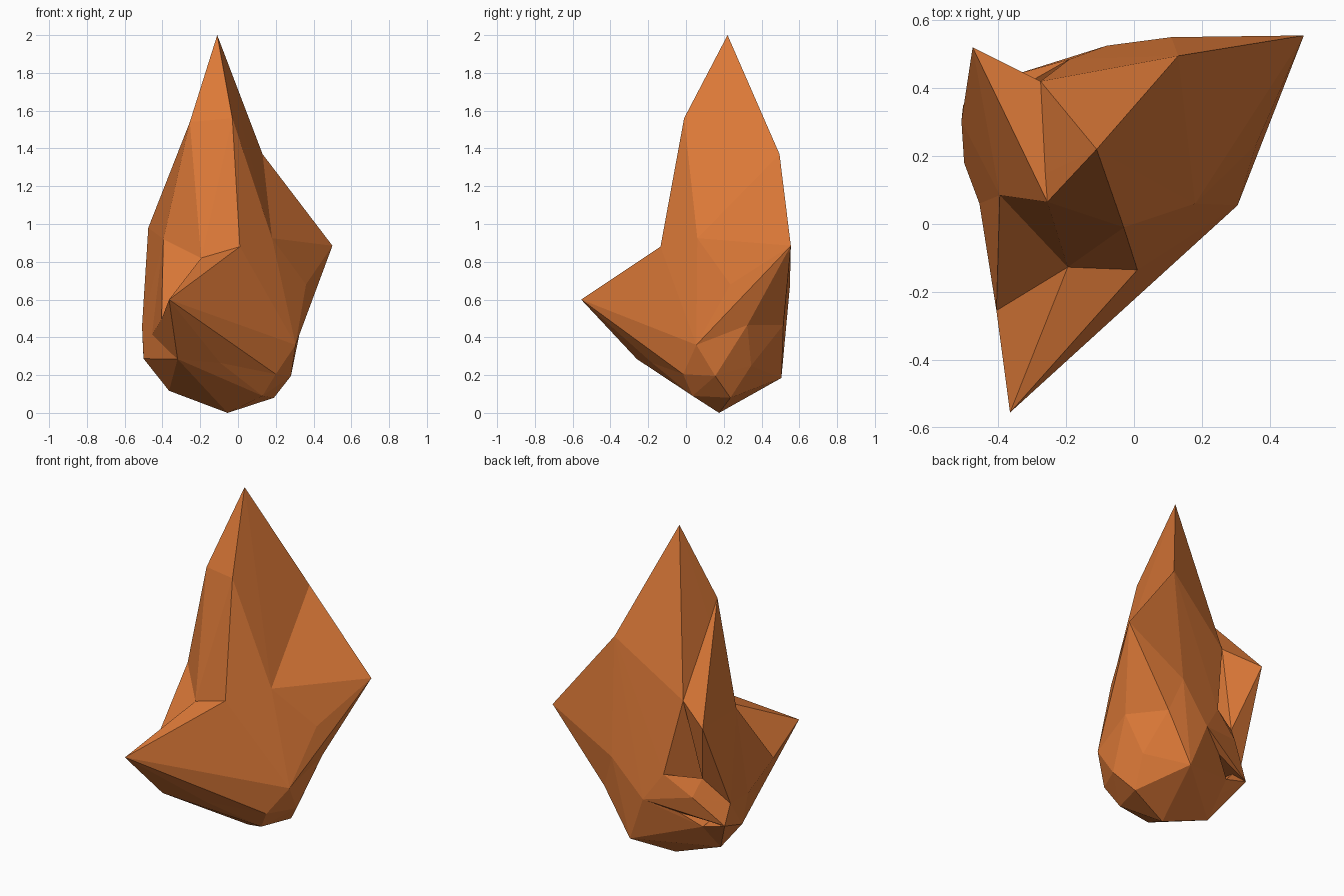
import bpy, bmesh

if "Cube" in bpy.data.objects:
    bpy.data.objects.remove(bpy.data.objects["Cube"])

# One flat colour for the whole stone
mat = bpy.data.materials.new("burnt_orange_stone")
mat.diffuse_color = (0.73, 0.195, 0.04, 1)
mat.use_nodes = True
mat.node_tree.nodes["Principled BSDF"].inputs["Base Color"].default_value = mat.diffuse_color

# Shared corner points, named by where they sit
peak, peak_front, peak_left = (-.11, .22, 2), (-.03, -.01, 1.56), (-.255, .065, 1.54)
shoulder, back_mid, back_valley = (.13, .495, 1.37), (-.02, .475, 1.135), (-.275, .42, 1.06)
cheek, notch_r, notch_l = (.18, .06, .925), (.01, -.135, .88), (-.195, -.127, .82)
left_brow, left_knee = (-.395, .085, .92), (-.405, -.255, .495)
right_tip, right_a, right_b, right_c = (.50, .555, .885), (.36, .235, .68), (.335, .325, .465), (.305, .055, .36)
back_a, back_b, back_c, back_d = (.11, .55, .67), (.185, .515, .465), (-.08, .525, .455), (-.19, .485, .62)
spike_tip, belly = (-.365, -.555, .60), (.02, -.19, .415)
chin_l, chin_r, jaw = (-.32, -.26, .285), (-.095, -.18, .265), (-.36, -.07, .257)
left_low, left_out, left_base = (-.455, .06, .415), (-.508, .303, .46), (-.50, .18, .287)
fin_tip, fin_root = (-.475, .52, .98), (-.375, .38, .605)
ledge_a, ledge_b, ledge_c = (-.35, .44, .505), (-.503, .35, .34), (-.25, .425, .385)
under_notch, back_foot = (-.36, .355, .30), (.02, .505, .185)
foot, foot_left, foot_right = (-.055, .175, 0), (-.365, .19, .117), (.19, .235, .08)
side_a, side_b, side_c, side_d = (.28, .155, .195), (.20, -.015, .205), (.13, .035, .09), (.225, .345, .25)


def faceted(name, *points):
    """A flat-faced convex chunk wrapped around its corner points."""
    bm = bmesh.new()
    for p in points:
        bm.verts.new(p)
    res = bmesh.ops.convex_hull(bm, input=bm.verts)
    loose = {g for g in res["geom_interior"] + res["geom_unused"]
             if isinstance(g, bmesh.types.BMVert)}
    bmesh.ops.delete(bm, geom=list(loose), context='VERTS')
    bmesh.ops.recalc_face_normals(bm, faces=bm.faces)
    me = bpy.data.meshes.new(name)
    bm.to_mesh(me)
    bm.free()
    me.materials.append(mat)
    ob = bpy.data.objects.new(name, me)
    bpy.context.collection.objects.link(ob)
    return ob


# Tall pointed top
faceted("tower", peak, peak_front, peak_left, shoulder, back_mid, back_valley,
        cheek, notch_r, notch_l, left_brow, back_d, left_low, jaw)
# Wide middle reaching out to the right corner
faceted("right_flank", shoulder, cheek, notch_r, notch_l, right_tip, right_a, right_b,
        right_c, back_mid, back_a, back_b, back_c, back_d, belly, jaw)
# Front left wall below the notch
faceted("front_wall", left_brow, notch_l, notch_r, left_knee, left_low, jaw, belly, back_d)
# Spike jutting to the front
faceted("front_spike", notch_r, notch_l, spike_tip, left_knee, chin_l, chin_r,
        jaw, belly, side_b, right_c, cheek)
# Upright fin on the back left
faceted("left_fin", peak_left, back_valley, fin_tip, left_brow, fin_root, left_out,
        left_low, jaw)
# Small ledge under the fin
faceted("back_ledge", back_d, back_c, fin_root, ledge_a, ledge_b, ledge_c,
        left_out, left_low)
# Rounded underside
faceted("base", right_a, right_b, right_c, side_a, side_b, side_c, side_d, foot,
        foot_right, foot_left, back_b, back_a, back_foot, back_c, ledge_c, under_notch,
        belly, chin_l, chin_r, jaw, left_low)
faceted("left_base", foot, foot_left, ledge_b, left_base, under_notch, left_low,
        left_out, jaw, chin_l)
